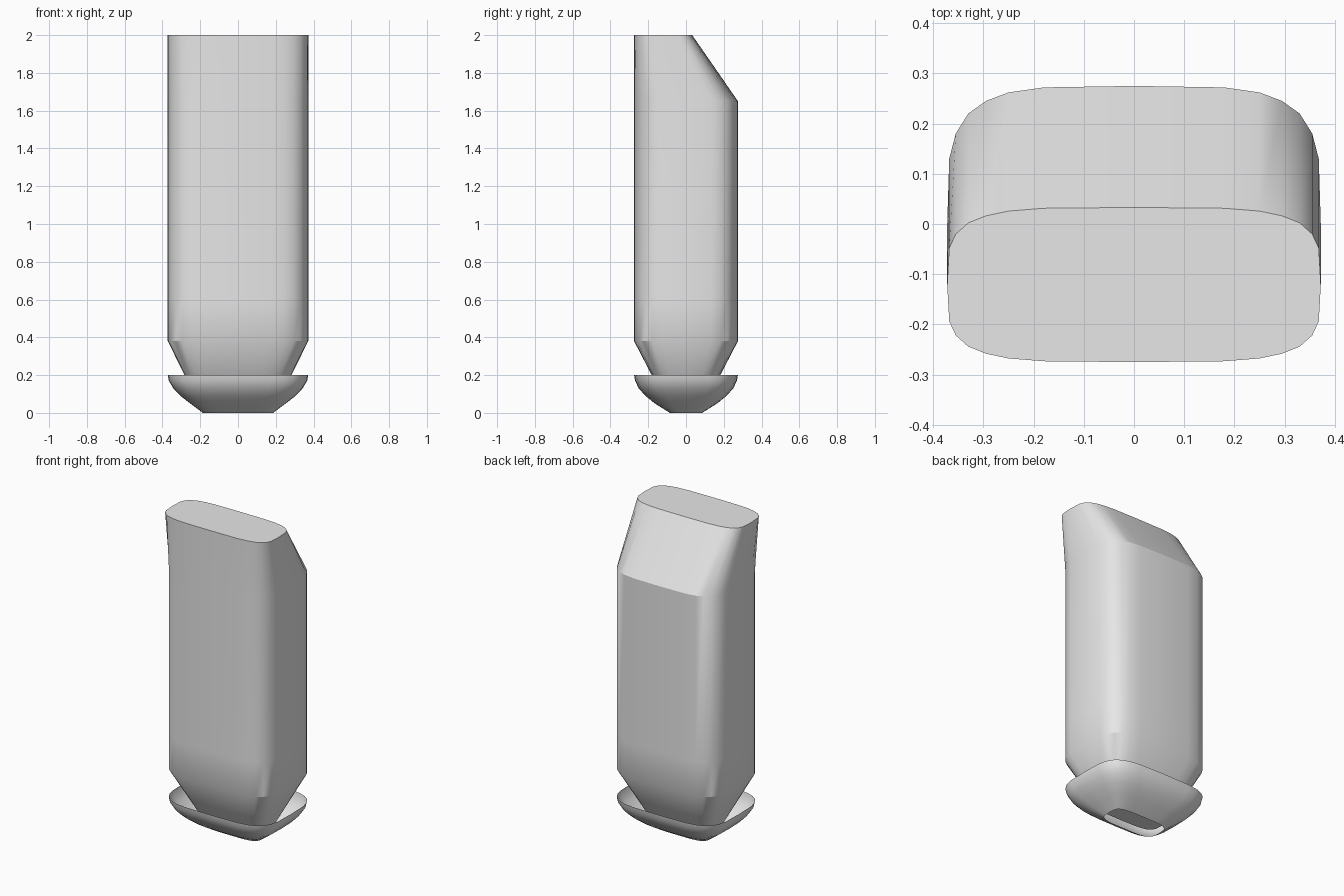
import bpy
import bmesh
from math import radians

if "Cube" in bpy.data.objects:
    bpy.data.objects.remove(bpy.data.objects["Cube"])

grey = bpy.data.materials.new("light_grey")
grey.use_nodes = True
grey.diffuse_color = (0.8, 0.8, 0.8, 1)
grey.node_tree.nodes["Principled BSDF"].inputs["Base Color"].default_value = (0.8, 0.8, 0.8, 1)

# One quarter of the soft rectangular cross-section, mirrored to a full loop
QUARTER = [(0.372, 0), (0.368, 0.13), (0.355, 0.18), (0.33, 0.22),
           (0.295, 0.245), (0.25, 0.262), (0.18, 0.272), (0, 0.275)]
half = QUARTER + [(-x, y) for x, y in reversed(QUARTER[:-1])]
SECTION = half + [(x, -y) for x, y in reversed(half[1:-1])]


def loft(name, rings, capped):
    """Skin the section through rings of (z, x scale, y scale, y shift)."""
    bm = bmesh.new()
    loops = [[bm.verts.new((x * sx, y * sy + dy, z)) for x, y in SECTION]
             for z, sx, sy, dy in rings]
    n = len(SECTION)
    for low, high in zip(loops, loops[1:]):
        for i in range(n):
            j = (i + 1) % n
            bm.faces.new((low[i], low[j], high[j], high[i]))
    if capped:
        bm.faces.new(list(reversed(loops[0])))
        bm.faces.new(loops[-1])
    mesh = bpy.data.meshes.new(name)
    bm.to_mesh(mesh)
    bm.free()
    obj = bpy.data.objects.new(name, mesh)
    bpy.context.collection.objects.link(obj)
    mesh.materials.append(grey)
    bpy.ops.object.select_all(action='DESELECT')
    obj.select_set(True)
    bpy.context.view_layer.objects.active = obj
    bpy.ops.object.shade_smooth_by_angle(angle=radians(30))
    return obj


# Tall body: tapered neck, straight sides, slanted back at the top
loft("body", [(0.065, 0.58, 0.40, 0), (0.2, 0.76, 0.66, 0), (0.38, 1, 1, 0),
              (0.6, 1, 1, 0), (1.65, 1, 1, 0), (2.0, 1, 0.56, -0.121)], True)

# Thin open dish around the neck, with a hole in its base
loft("base_dish", [(0, 0.5, 0.31, 0), (0.05, 0.68, 0.6, 0), (0.09, 0.82, 0.78, 0),
                   (0.13, 0.92, 0.91, 0), (0.17, 0.985, 0.98, 0), (0.2, 1, 1, 0)], False)
